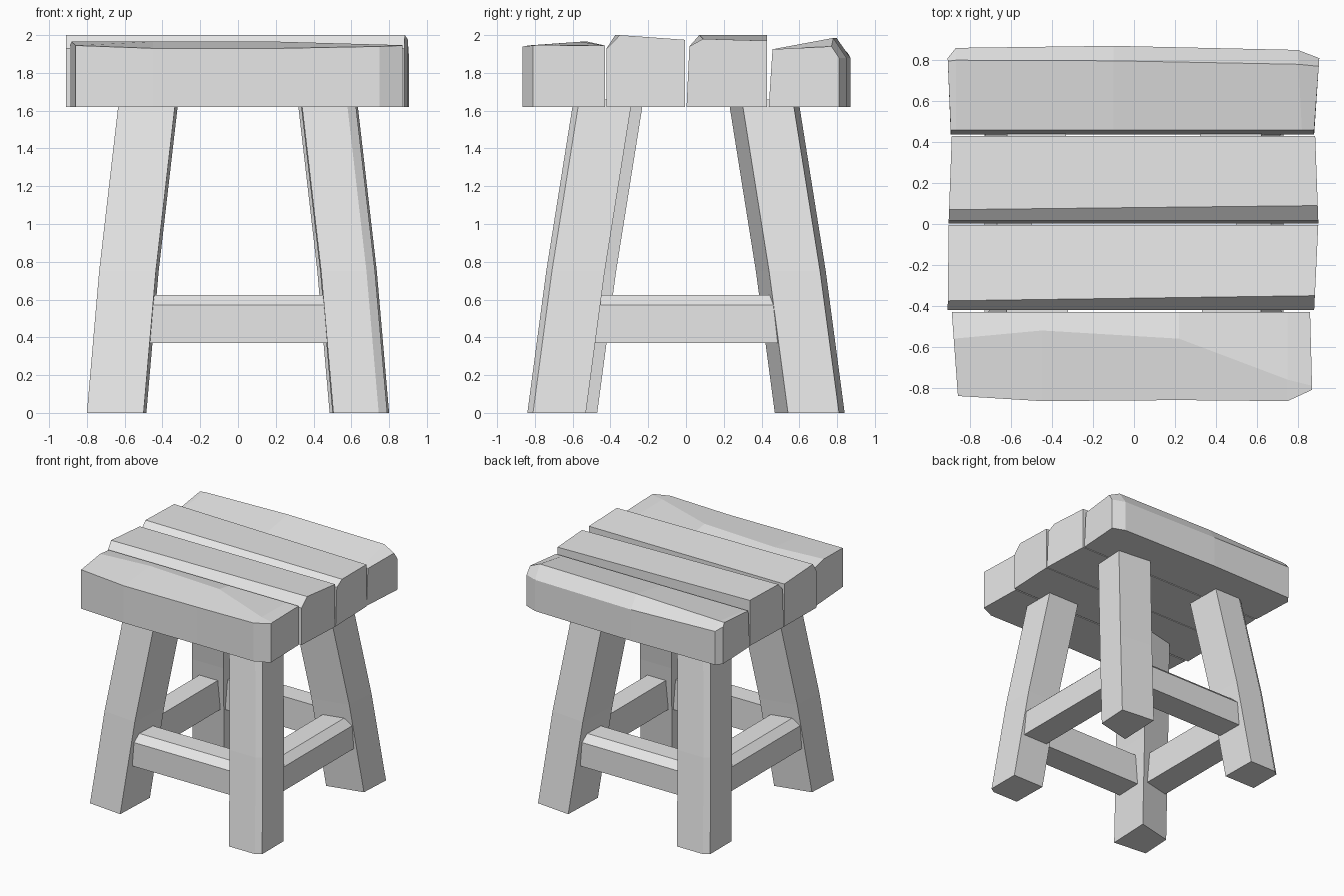
import bpy, bmesh

cube = bpy.data.objects.get("Cube")
if cube:
    bpy.data.objects.remove(cube)

wood = bpy.data.materials.new("plain grey")
wood.use_nodes = True
GREY = (0.8, 0.8, 0.8, 1)
wood.diffuse_color = GREY
wood.node_tree.nodes["Principled BSDF"].inputs["Base Color"].default_value = GREY

SEAT_BOTTOM = 1.62


def loft(name, rings):
    """Skin a closed solid through rings that share a point count."""
    bm = bmesh.new()
    loops = [[bm.verts.new(p) for p in ring] for ring in rings]
    n = len(loops[0])
    for a, b in zip(loops, loops[1:]):
        for i in range(n):
            j = (i + 1) % n
            bm.faces.new((a[i], a[j], b[j], b[i]))
    bm.faces.new(loops[0])
    bm.faces.new(loops[-1])
    bmesh.ops.recalc_face_normals(bm, faces=bm.faces)
    mesh = bpy.data.meshes.new(name)
    bm.to_mesh(mesh)
    bm.free()
    mesh.materials.append(wood)
    obj = bpy.data.objects.new(name, mesh)
    bpy.context.collection.objects.link(obj)
    return obj


def plank(name, stations, lean=0):
    """Each station: x at front and back, then (y, z) of front edge, ridge, back edge."""
    rings = []
    for xf, xb, front, ridge, back in stations:
        t = (ridge[0] - front[0]) / (back[0] - front[0])
        xr = xf + (xb - xf) * t
        rings.append([(xf, front[0] - lean, SEAT_BOTTOM), (xf, *front), (xr, *ridge),
                      (xb, *back), (xb, back[0], SEAT_BOTTOM)])
    loft(name, rings)


# Seat planks, front to back
inner = (-0.43, 1.945)
plank("front_plank", [
    (-0.86, -0.89, (-0.84, 1.945), (-0.56, 1.965), inner),
    (-0.45, -0.45, (-0.865, 1.93), (-0.52, 1.965), inner),
    (0.22, 0.22, (-0.86, 1.93), (-0.56, 1.965), inner),
    (0.75, 0.75, (-0.865, 1.94), (-0.76, 1.95), inner),
    (0.87, 0.86, (-0.81, 1.945), (-0.79, 1.947), inner)])
plank("front_middle_plank", [
    (-0.91, -0.905, (-0.42, 1.93), (-0.375, 2.0), (-0.004, 1.975)),
    (0.88, 0.9, (-0.42, 1.93), (-0.35, 2.0), (-0.004, 1.975))])
plank("back_middle_plank", [
    (-0.905, -0.89, (0.018, 1.94), (0.07, 2.0), (0.43, 2.0)),
    (0.9, 0.885, (0.018, 1.94), (0.09, 1.98), (0.43, 1.97))], lean=0.015)
edge = (0.458, 1.925)
plank("back_plank", [
    (-0.895, -0.91, edge, (0.795, 1.96), (0.81, 1.93)),
    (-0.87, -0.87, edge, (0.8, 1.965), (0.86, 1.9)),
    (-0.1, -0.1, edge, (0.797, 1.985), (0.87, 1.88)),
    (0.82, 0.8, edge, (0.78, 1.985), (0.85, 1.88)),
    (0.88, 0.905, edge, (0.77, 1.94), (0.81, 1.88))], lean=0.02)

# Splayed legs: (height, inward x, inward y); opposite corners match
LEG_RINGS = [(0, 0, 0), (0.75, 0.065, 0.1), (1.66, 0.17, 0.245)]
FOOT_A = [(0.505, -0.84), (0.745, -0.84), (0.79, -0.81), (0.79, -0.53), (0.5, -0.53)]
FOOT_B = [(0.485, 0.47), (0.785, 0.54), (0.8, 0.81), (0.5, 0.84)]


def leg(name, foot, side, turn):
    loft(name, [[(turn * (x - dx), turn * (y - side * dy), z) for x, y in foot]
                for z, dx, dy in LEG_RINGS])


leg("front_right_leg", FOOT_A, -1, 1)
leg("back_left_leg", FOOT_A, -1, -1)
leg("back_right_leg", FOOT_B, 1, 1)
leg("front_left_leg", FOOT_B, 1, -1)

# Stretchers with a chamfered outer top edge: (distance out, height)
BAR = [(0.5, 0.37), (0.73, 0.37), (0.73, 0.57), (0.67, 0.625), (0.5, 0.625)]


def stretcher(name, place):
    loft(name, [[place(s, d, z) for d, z in BAR] for s in (-0.52, 0.52)])


for name, sign in (("front", -1), ("back", 1)):
    stretcher(name + "_stretcher", lambda s, d, z: (s, sign * d, z))
for name, sign in (("left", -1), ("right", 1)):
    stretcher(name + "_stretcher", lambda s, d, z: (sign * d, s, z))
